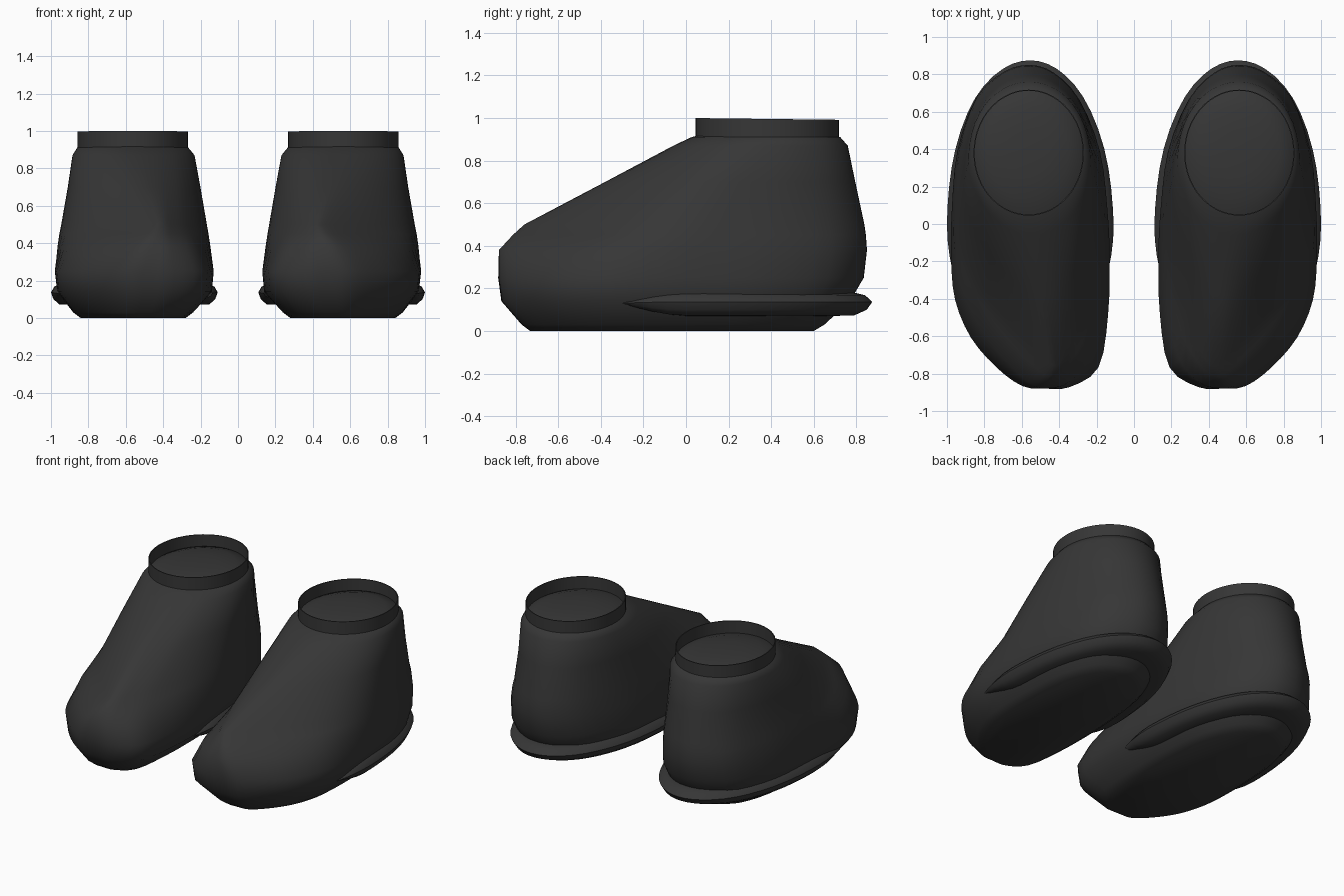
import bpy, bmesh, math
from mathutils import Vector

cube = bpy.data.objects.get("Cube")
if cube:
    bpy.data.objects.remove(cube, do_unlink=True)

mat = bpy.data.materials.new("charcoal")
mat.use_nodes = True
colour = (0.037, 0.037, 0.037, 1)
mat.diffuse_color = colour
bsdf = mat.node_tree.nodes["Principled BSDF"]
bsdf.inputs["Base Color"].default_value = colour
bsdf.inputs["Roughness"].default_value = 0.8

# Normalised foot outline: first value inner (-1) to outer (+1), second toe (-1) to heel (+1)
FOOT = [(1, -.2), (.95, -.46), (.75, -.69), (.43, -.87), (.1, -.985), (-.2, -1),
        (-.5, -.99), (-.86, -.87), (-.98, -.55), (-1, -.2), (-.97, .1), (-.88, .46),
        (-.63, .785), (-.31, .95), (0, 1), (.33, .96), (.69, .8), (.92, .47), (.99, .1)]


def smooth_loop(pts, steps=3):
    """Closed Catmull-Rom resampling."""
    out, n = [], len(pts)
    for i in range(n):
        a, b, c, d = (Vector(pts[(i + k) % n]) for k in (-1, 0, 1, 2))
        for s in range(steps):
            t = s / steps
            out.append(0.5 * (2 * b + (c - a) * t + (2 * a - 5 * b + 4 * c - d) * t * t
                              + (3 * b - a - 3 * c + d) * t ** 3))
    return out


OUTLINE = smooth_loop(FOOT)


def ring(z, x0, x1, y0, ym, y1, blend=0, pinch=0):
    """Foot outline at one height, blended toward an ellipse, toe pinched to the inner side."""
    pts = []
    for p in OUTLINE:
        q = p.lerp(p.normalized(), blend if p.y < 0 else blend ** 3)
        u = q.x + (-.5 - q.x) * pinch * max(0, -q.y) ** 2
        y = ym + q.y * ((y1 - ym) if q.y > 0 else (ym - y0))
        pts.append(Vector(((x0 + x1) / 2 + u * (x1 - x0) / 2, y, z)))
    return pts


def loft(name, rings, side, closed=True, caps=True, wrap=False):
    bm = bmesh.new()
    rows = [[bm.verts.new((p.x * side, p.y, p.z)) for p in r] for r in rings]
    n = len(rows[0])
    pairs = list(zip(rows, rows[1:])) + ([(rows[-1], rows[0])] if wrap else [])
    for a, b in pairs:
        for i in range(n if closed else n - 1):
            j = (i + 1) % n
            bm.faces.new((a[i], a[j], b[j], b[i]))
    if caps:
        bm.faces.new(rows[0])
        bm.faces.new(rows[-1])
    bmesh.ops.recalc_face_normals(bm, faces=bm.faces)
    mesh = bpy.data.meshes.new(name)
    bm.to_mesh(mesh)
    bm.free()
    mesh.materials.append(mat)
    ob = bpy.data.objects.new(name, mesh)
    bpy.context.collection.objects.link(ob)
    bpy.ops.object.select_all(action='DESELECT')
    ob.select_set(True)
    bpy.context.view_layer.objects.active = ob
    bpy.ops.object.shade_smooth_by_angle(angle=math.radians(45))


# Shoe body levels: z, inner x, outer x, toe y, widest y, heel y, roundness, toe pinch
BODY = [(0, .28, .84, -.73, 0, .6),
        (.03, .24, .88, -.77, 0, .65),
        (.14, .14, .965, -.865, 0, .77),
        (.25, .13, .978, -.88, 0, .835),
        (.38, .145, .965, -.88, .02, .85, .25, .28),
        (.45, .155, .955, -.815, .05, .845, .5, .5),
        (.5, .165, .945, -.76, .08, .838, .7, .65),
        (.7, .2, .91, -.38, .22, .795, .8, .32),
        (.87, .232, .885, -.06, .35, .76, .92, .08),
        (.91, .265, .86, .025, .385, .725, 1),
        (.94, .35, .78, .13, .385, .63, 1),
        (.955, .45, .67, .26, .385, .5, 1)]

# Heel rim cross-section: scale of the outline, height
SECTION = [(.88, .185), (.96, .168), (1, .137), (.97, .1), (.9, .073), (.74, .07), (.74, .15)]


def heel_rim(name, side):
    path = ring(.13, .108, 1.0, -.87, 0, .875, .9)
    path = path[7 * 3:] + path[:7 * 3]          # start in the toe so the arc is continuous
    path = [p for p in path if p.y > -.33]
    centre = Vector((.553, .02, 0))
    rows = []
    for scale, z in SECTION:
        row = []
        for p in path:
            w = math.sin(math.pi / 2 * min(1, (p.y + .33) / .33))
            s = .94 + (scale - .94) * (.3 + .7 * w)
            q = centre + (p - centre) * s
            row.append(Vector((q.x, q.y, .13 + (z - .13) * w)))
        rows.append(row)
    loft(name, rows, side, closed=False, wrap=True, caps=False)


for label, side in (("left", 1), ("right", -1)):
    loft(label + "_shoe_body", [ring(*lv) for lv in BODY], side)
    heel_rim(label + "_heel_rim", side)
    # Ankle collar: thin open band, slightly lower at the back
    band = [ring(z, .268 + i, .858 - i, .045 + i, .38, .718 - i, 1)
            for z, i in ((.89, 0), (1.0, 0), (1.0, .006), (.89, .006))]
    for r in band[1:3]:
        for p in r:
            p.z -= .012 * (p.y - .045)
    loft(label + "_ankle_collar", band, side, caps=False, wrap=True)
